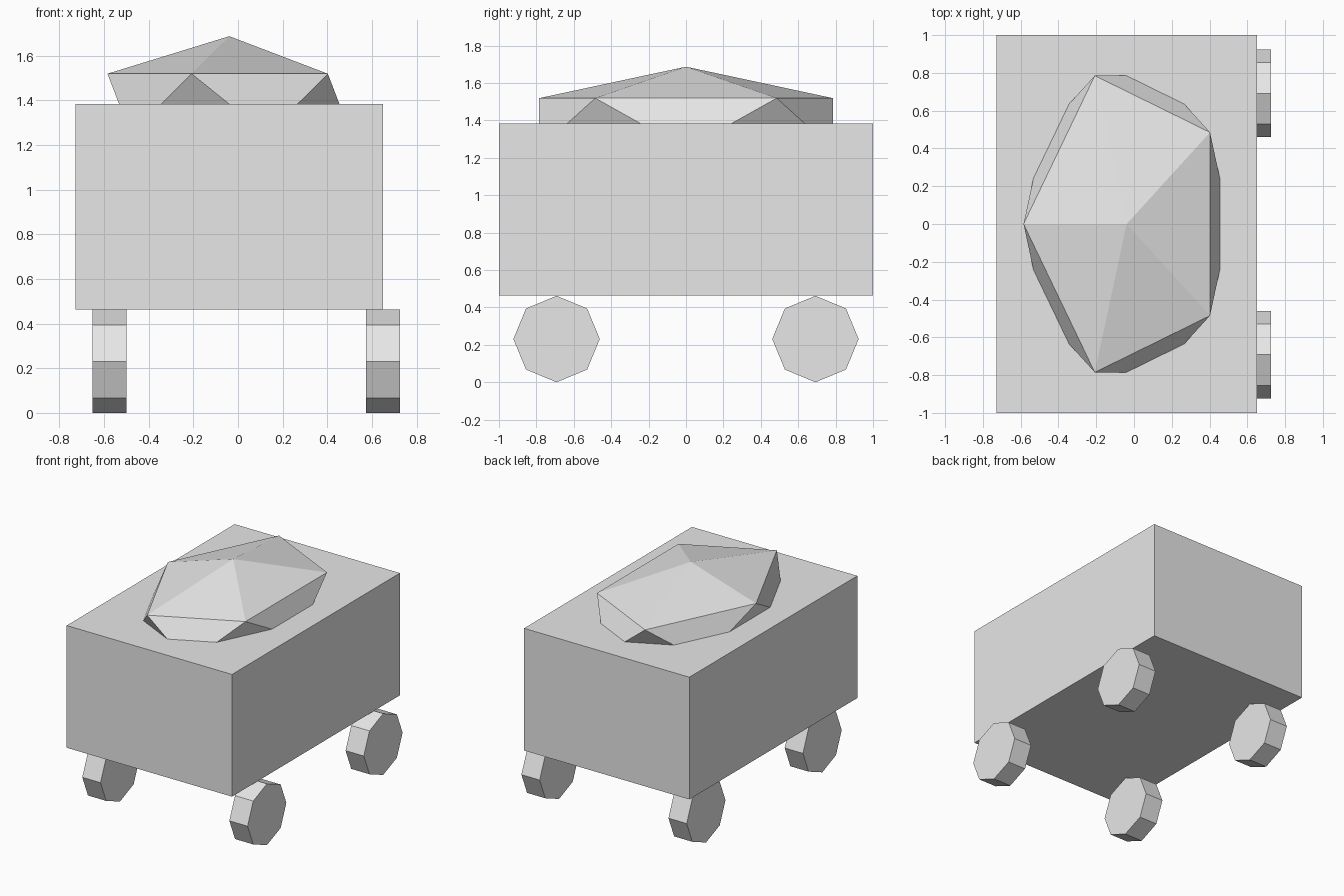
import bpy
import math

if "Cube" in bpy.data.objects:
    bpy.data.objects.remove(bpy.data.objects["Cube"])

grey = bpy.data.materials.new("plain grey")
grey.diffuse_color = (0.8, 0.8, 0.8, 1)
grey.use_nodes = True
grey.node_tree.nodes["Principled BSDF"].inputs["Base Color"].default_value = grey.diffuse_color


def finish(name):
    """Name the new object, colour it and return it."""
    obj = bpy.context.object
    obj.name = name
    obj.data.materials.append(grey)
    return obj


# Body: one plain box
bpy.ops.mesh.primitive_cube_add(size=1, location=(-0.039, 0, 0.923))
finish("body").scale = (1.378, 2.0, 0.921)

# Roof dome: stretched icosahedron, sunk halfway into the body
bpy.ops.mesh.primitive_ico_sphere_add(subdivisions=1, radius=1,
                                      location=(-0.039, 0, 1.383),
                                      rotation=(0, 0, math.pi))
finish("roof_dome").scale = (0.61, 0.923, 0.304)

# Wheels: eight-sided discs standing on a corner
for side, x in (("left", -0.576), ("right", 0.650)):
    for end, y in (("front", -0.692), ("back", 0.692)):
        bpy.ops.mesh.primitive_cylinder_add(vertices=8, radius=0.231, depth=0.152,
                                            location=(x, y, 0.231),
                                            rotation=(0, math.pi / 2, 0))
        finish(f"{end}_{side}_wheel")
